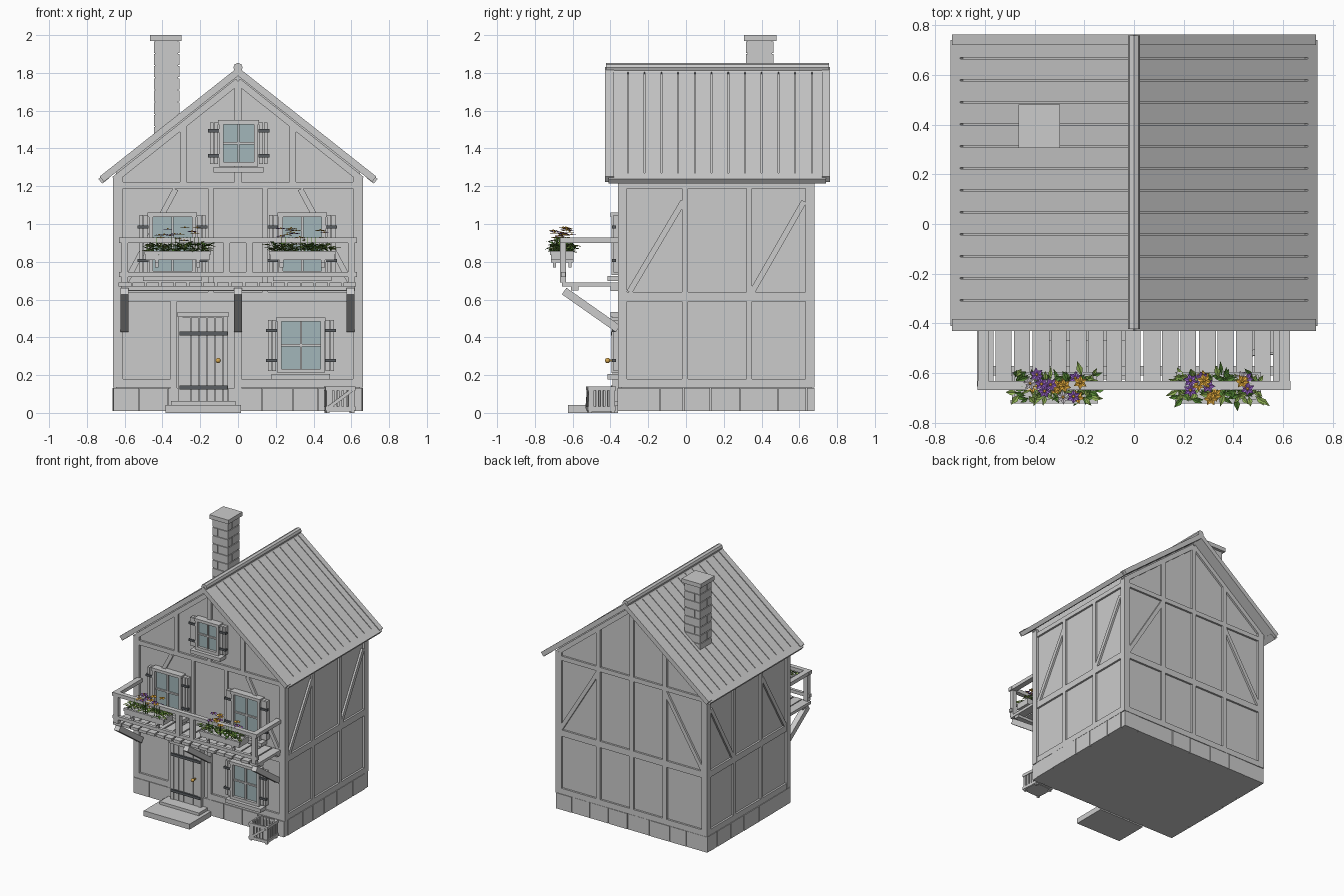
import bpy, bmesh, math, random
from mathutils import Vector as V, Matrix as M

if "Cube" in bpy.data.objects:
    bpy.data.objects.remove(bpy.data.objects["Cube"])
random.seed(4)


def mat(name, c):
    m = bpy.data.materials.new(name)
    m.diffuse_color = (*c, 1)
    m.use_nodes = True
    m.node_tree.nodes["Principled BSDF"].inputs["Base Color"].default_value = m.diffuse_color
    return m


GLASS = mat("glass", (.36, .47, .49))
IRON = mat("iron", (.10, .11, .12))
BRASS = mat("brass", (.65, .38, .08))
GREENS = [mat("leaf_dark", (.08, .22, .03)), mat("leaf_light", (.25, .40, .08))]
PETALS = [mat("petal_orange", (.85, .45, .05)), mat("petal_purple", (.30, .12, .55)),
          mat("petal_white", (.7, .65, .7))]


def finish(bm, name, mats=()):
    bmesh.ops.recalc_face_normals(bm, faces=bm.faces)
    me = bpy.data.meshes.new(name)
    bm.to_mesh(me)
    bm.free()
    for m in mats:
        me.materials.append(m)
    ob = bpy.data.objects.new(name, me)
    bpy.context.collection.objects.link(ob)
    return ob


def box(bm, x0, x1, y0, y1, z0, z1):
    c = V(((x0 + x1) / 2, (y0 + y1) / 2, (z0 + z1) / 2))
    bmesh.ops.create_cube(bm, size=1, matrix=M.Translation(c) @ M.Diagonal((x1 - x0, y1 - y0, z1 - z0, 1)))


def boxes(name, items, *mats):
    bm = bmesh.new()
    for i in items:
        box(bm, *i)
    return finish(bm, name, mats)


def bar(bm, a, b, w, d, n):
    """Bar from a to b: w wide, d deep along the normal n."""
    a, b, n = V(a), V(b), V(n)
    t = (b - a).normalized()
    s = n.cross(t)
    m = M((t * (b - a).length, s * w, n * d)).transposed().to_4x4()
    bmesh.ops.create_cube(bm, size=1, matrix=M.Translation((a + b) / 2) @ m)


# plastered walls with gable
F, B, S = -.345, .665, .645
bm = bmesh.new()
prof = [(-S, .01), (S, .01), (S, 1.275), (0, 1.785), (-S, 1.275)]
face = bm.faces.new([bm.verts.new((x, F, z)) for x, z in prof])
r = bmesh.ops.extrude_face_region(bm, geom=[face])
bmesh.ops.translate(bm, vec=(0, B - F, 0), verts=[v for v in r["geom"] if isinstance(v, bmesh.types.BMVert)])
finish(bm, "walls")

# timber frame
bm = bmesh.new()
for y in (F, B):
    def t(x0, z0, x1, z1, w=.035):
        bar(bm, (x0, y, z0), (x1, y, z1), w, .03, (0, -1, 0))
    for z, w in ((.157, .045), (.615, .05), (1.205, .035)):
        if z < .2 and y == F:
            t(-S, z, -.34, z, w)
            t(0, z, S, z, w)
        else:
            t(-S, z, S, z, w)
    t(0, 1.22, 0, 1.75)
    for s in (-1, 1):
        t(s * .29, 1.22, s * .29, 1.52)
        t(s * .655, 1.235, 0, 1.755)
        t(s * .62, .645, s * (.29 if y == B else .33), 1.185, .03)
        if y == B:
            t(s * .29, .17, s * .29, 1.19)
        else:
            t(s * .145, .63, s * .145, 1.19, .03)
    if y == B:
        t(0, .17, 0, 1.19)
    else:
        t(-.34, .05, -.34, .6)
        t(0, .05, 0, .6)
for s in (-1, 1):
    def t(y0, z0, y1, z1, w=.035):
        bar(bm, (s * S, y0, z0), (s * S, y1, z1), w, .03, (1, 0, 0))
    for z, w in ((.157, .045), (.615, .05), (1.205, .035)):
        t(F, z, B, z, w)
    for y in (-.005, .335):
        t(y, .17, y, 1.2, .03)
    t(-.3, .64, -.015, 1.12, .03)
    t(.35, .64, .625, 1.12, .03)
    for y0, y1 in ((-.361, -.312), (.633, .681)):
        box(bm, *sorted((s * .661, s * .61)), y0, y1, .135, 1.25)
finish(bm, "timber_frame")

# stone footing
st = []
for lo, hi, fn in ((-.66, .66, lambda a, b, d: (a, b, -.36 - d, -.32)), (-.66, .66, lambda a, b, d: (a, b, .64, .677 + d)),
                   (-.32, .64, lambda a, b, d: (-.66 - d, -.62, a, b)), (-.32, .64, lambda a, b, d: (.62, .66 + d, a, b))):
    a = lo
    while a < hi - .01:
        b = a + random.uniform(.12, .2)
        if b > hi - .08:
            b = hi
        st.append((*fn(a, b - .004, random.uniform(0, .004)), .01, .132))
        a = b
boxes("stone_footing", st)

# roof: planks down each slope, battens below, barge boards, fascia
SL = .79
nl = math.hypot(1, SL)
bm = bmesh.new()
for s in (-1, 1):
    n = V((s * SL / nl, 0, 1 / nl))

    def slope(x0, x1, y0, y1, off, d):
        p = lambda x: V((s * x, (y0 + y1) / 2, 1.835 - SL * x)) - n * off
        bar(bm, p(x0), p(x1), y1 - y0, d, n)
    for i in range(13):
        y = -.393 + i * .0885
        slope(0.005, .725, y, min(y + .083, .735), .021, .022)
    slope(0, .715, -.395, .735, .033, .012)
    for y0, y1 in ((-.43, -.382), (.72, .762)):
        slope(0, .735, y0, y1, .022, .036)
    slope(.705, .745, -.41, .74, .026, .032)
finish(bm, "roof")
bm = bmesh.new()
bmesh.ops.create_cone(bm, cap_ends=True, segments=8, radius1=.025, radius2=.025, depth=1.18,
                      matrix=M.Translation((0, .167, 1.828)) @ M.Rotation(math.pi / 2, 4, 'X'))
finish(bm, "ridge_pole")

# brick chimney
ch = [(-.44, -.317, .325, .455, 1.38, 1.97), (-.465, -.298, .306, .48, 1.968, 2)]
for i in range(9):
    z0, z1 = 1.39 + i * .0645, 1.449 + i * .0645
    if i % 2:
        ch += [(-.446, -.402, .318, .462, z0, z1), (-.397, -.311, .318, .462, z0, z1)]
    else:
        ch += [(-.446, -.311, .318, .372, z0, z1), (-.446, -.311, .377, .462, z0, z1)]
boxes("chimney", ch)


# windows with sills, shutters and hinge straps
def window(name, cx, z0, z1, w):
    x0, x1, f, zm = cx - w / 2, cx + w / 2, .022, (z0 + z1) / 2
    fr = [(x0, x0 + f, -.395, F, z0, z1), (x1 - f, x1, -.395, F, z0, z1),
          (x0 - .006, x1 + .006, -.4, F, z1 - f, z1), (x0, x1, -.395, F, z0, z0 + f),
          (cx - .006, cx + .006, -.385, F, z0, z1), (x0, x1, -.385, F, zm - .006, zm + .006),
          (x0 - .03, x1 + .03, -.415, F, z0 - .032, z0 - .004)]
    iron = []
    for s in (-1, 1):
        e = cx + s * w / 2
        for a, b in ((.006, .028), (.031, .05)):
            fr.append((*sorted((e + s * a, e + s * b)), -.383, F, z0 + .012, z1 - .012))
        for k in (.23, .77):
            z = z0 + (z1 - z0) * k
            iron.append((*sorted((e + s * .002, e + s * .06)), -.391, -.37, z - .008, z + .008))
    boxes(name + "_frame", fr)
    boxes(name + "_glass", [(x0 + .01, x1 - .01, -.374, F, z0 + .01, z1 - .01)], GLASS)
    boxes(name + "_hinges", iron, IRON)


window("lower_window", .333, .21, .505, .25)
window("upper_window_left", -.347, .73, 1.06, .25)
window("upper_window_right", .34, .73, 1.06, .25)
window("attic_window", .003, 1.305, 1.55, .205)

# door, lintel, straps, knob and steps
door = [(-.29 + i * .0425, -.251 + i * .0425, -.382, F, .06, .505) for i in range(5)]
door += [(-.3, -.07, -.372, F, .05, .51), (-.32, -.05, -.4, F, .507, .535),
         (-.318, -.292, -.388, F, .05, .51), (-.078, -.052, -.388, F, .05, .51)]
boxes("door", door)
boxes("door_straps", [(-.31, -.055, -.396, -.375, z - .01, z + .01) for z in (.42, .135)], IRON)
bm = bmesh.new()
bmesh.ops.create_uvsphere(bm, u_segments=12, v_segments=8, radius=.014, matrix=M.Translation((-.105, -.415, .277)))
for f in bm.faces:
    f.smooth = True
box(bm, -.11, -.1, -.41, -.378, .272, .282)
finish(bm, "door_knob", [BRASS])
boxes("door_steps", [(-.385, .015, -.625, -.36, 0, .042), (-.355, -.012, -.47, -.35, .04, .064)])

# balcony: deck planks, rails, posts, struts
dk = []
for i in range(17):
    x = -.632 + i * .0744
    dk.append((x, x + random.uniform(.062, .07), -.657 + random.uniform(0, .012), -.36, .668, .69))
dk += [(-.62, .62, -.61, -.57, .648, .668), (-.62, .62, -.4, -.355, .645, .668)]
boxes("balcony_deck", dk)
rl = [(-.63, .63, -.668, -.632, .9, .928), (-.63, .63, -.662, -.638, .72, .746)]
for s in (-1, 1):
    rl.append((*sorted((s * .628, s * .585)), -.64, -.355, .9, .928))
    for x in (.6, .06):
        rl.append((s * x - .018, s * x + .018, -.666, -.634, .69 if x > .5 else .74, .905))
boxes("balcony_rail", rl)
bm = bmesh.new()
for x in (-.6, 0, .595):
    bar(bm, (x, -.645, .645), (x, -.36, .445), .042, .042, V((0, .2, .285)).normalized())
finish(bm, "balcony_struts")


# planters with leaves and flowers
def leaf(bm, p, d, l, w, mi):
    s = d.cross(V((0, 0, 1))).normalized() * w
    mid, tip = p + d * l * .5, p + d * l - V((0, 0, l * .25))
    a, b, c, e, m = [bm.verts.new(q) for q in (p, mid + s, tip, mid - s, mid - V((0, 0, w * .5)))]
    for q in ((a, b, m), (b, c, m), (c, e, m), (e, a, m)):
        bm.faces.new(q).material_index = mi


for side, cx in (("left", -.32), ("right", .34)):
    x0, x1, y0, y1 = cx - .17, cx + .17, -.715, -.595
    bx = [(x0, x1, y0, y0 + .012, .81, .857), (x0, x1, y1 - .012, y1, .81, .857),
          (x0, x0 + .012, y0, y1, .81, .857), (x1 - .012, x1, y0, y1, .81, .857),
          (x0, x1, y0, y1, .81, .845), (x0 - .006, x1 + .006, y0 - .006, y0 + .008, .838, .858)]
    for x in (cx - .12, cx + .1):
        bx += [(x, x + .02, y0 + .012, y0 + .026, .77, .81), (x, x + .02, y1 - .026, y1 - .012, .77, .81),
               (x, x + .02, y0, y1, .795, .81)]
    boxes("planter_" + side, bx)
    bm = bmesh.new()
    for i in range(150):
        a = random.uniform(0, 2 * math.pi)
        p = V((cx + random.uniform(-.16, .16), -.655 + random.uniform(-.045, .045), random.uniform(.85, .89)))
        d = V((math.cos(a), math.sin(a) * .7, random.uniform(0, .8))).normalized()
        leaf(bm, p, d, random.uniform(.04, .07), random.uniform(.008, .013), i % 2)
    finish(bm, "leaves_" + side, GREENS)
    bm = bmesh.new()
    for i in range(14):
        c = V((cx + random.uniform(-.13, .13), -.655 + random.uniform(-.055, .05), random.uniform(.91, .985)))
        k = (0, 1, 0, 1, 2)[i % 5]
        for j in range(6):
            a = j * math.pi / 3 + i
            leaf(bm, c, V((math.cos(a), math.sin(a), .2)).normalized(), .03, .009, k)
        bmesh.ops.create_cone(bm, cap_ends=True, segments=6, radius1=.007, radius2=.004, depth=.008,
                              matrix=M.Translation(c + V((0, 0, .003))))
    finish(bm, "flowers_" + side, PETALS)
    bm = bmesh.new()
    for i in range(14):
        x, y = cx - .13 + i * .02, -.655 + random.uniform(-.04, .04)
        box(bm, x - .0015, x + .0015, y - .0015, y + .0015, .845, .93)
    finish(bm, "stems_" + side, GREENS[:1])

# slatted crate beside the wall
cr = [(-.075, .075, -.07, .07, .008, .018)]
for sx in (-1, 1):
    for sy in (-1, 1):
        cr.append((*sorted((sx * .075, sx * .057)), *sorted((sy * .07, sy * .052)), 0, .14))
    for z in (.012, .118):
        cr += [(*sorted((sx * .079, sx * .069)), -.075, .075, z, z + .022),
               (-.079, .079, *sorted((sx * .075, sx * .065)), z, z + .022)]
    for i in range(5):
        cr += [(*sorted((sx * .073, sx * .065)), -.056 + i * .024, -.042 + i * .024, .01, .14),
               (-.058 + i * .025, -.042 + i * .025, *sorted((sx * .069, sx * .061)), .01, .14)]
bm = bmesh.new()
for c in cr:
    box(bm, *c)
bar(bm, (-.06, -.074, .03), (.06, -.074, .12), .018, .008, (0, -1, 0))
crate = finish(bm, "crate")
crate.location = (.538, -.45, 0)
crate.rotation_euler.z = .06
